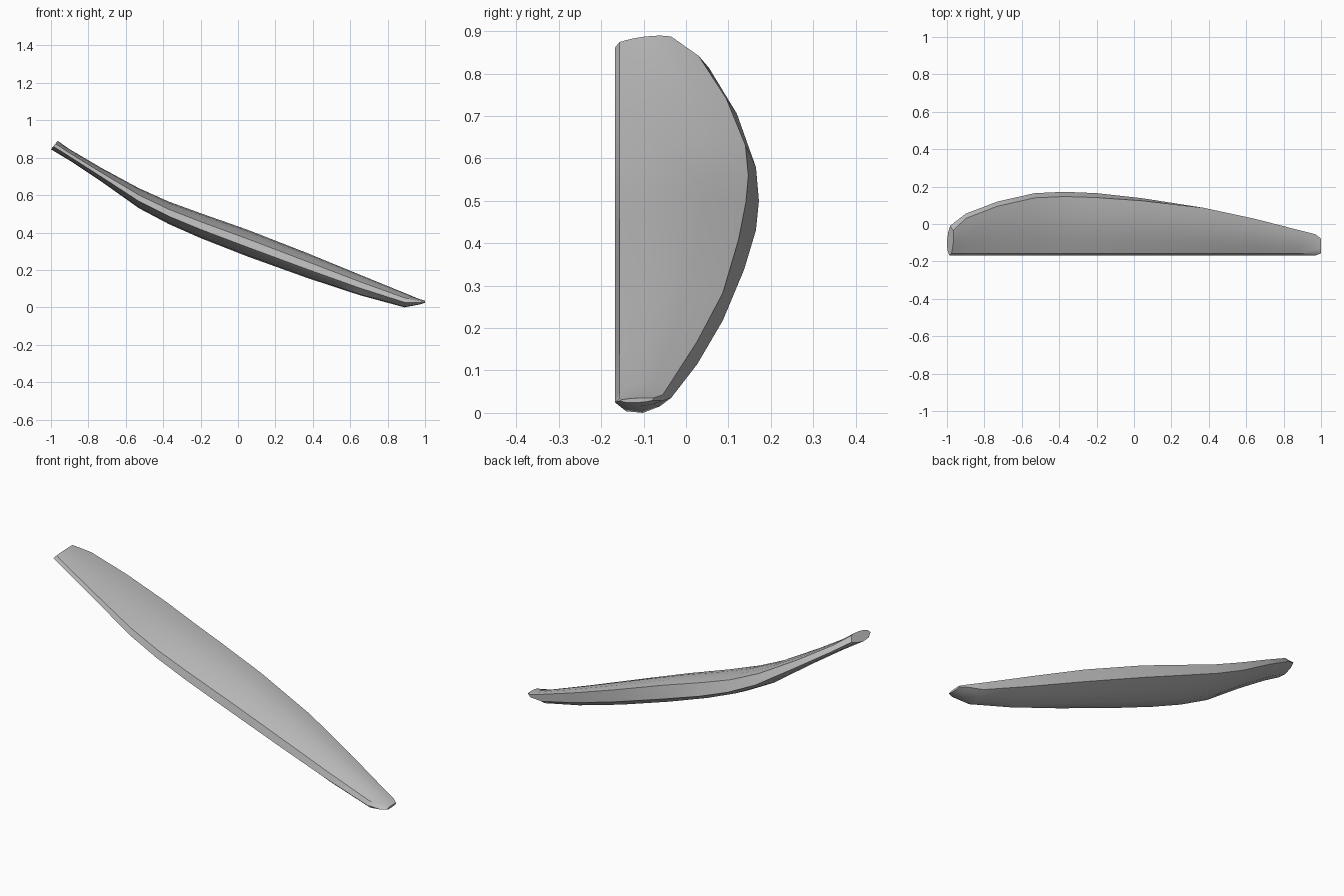
import bpy, bmesh, math

cube = bpy.data.objects.get("Cube")
if cube:
    bpy.data.objects.remove(cube)

FRONT = -0.168

# Stations along the length: x, top z, bottom z, rear edge y
STATIONS = [
    (-0.98, 0.89, 0.845, -0.01),
    (-0.9, 0.845, 0.785, 0.055),
    (-0.73, 0.745, 0.672, 0.12),
    (-0.53, 0.637, 0.53, 0.165),
    (-0.37, 0.565, 0.445, 0.172),
    (-0.2, 0.503, 0.37, 0.165),
    (0.05, 0.415, 0.272, 0.137),
    (0.37, 0.29, 0.157, 0.087),
    (0.65, 0.175, 0.065, 0.027),
    (0.89, 0.077, 0.0, -0.035),
    (0.97, 0.044, 0.015, -0.055),
]

# Cross-section: position across the width, position up the height
CROWN = [(0, 0.66), (0.25, 0.84), (0.5, 0.95), (0.78, 1), (1, 0.95)]
BELLY = [(1, 0.46), (0.8, 0.2), (0.5, 0), (0.2, 0.05), (0, 0.35)]


def section(x, top, bottom, rear):
    """One closed ring of points; the upper edges are drawn in from the lower."""
    inset = 0.025 * min(1, max(0, (0.37 - x) / 0.6))
    ring = []
    for points, front, back in ((CROWN, FRONT + 0.011, rear - inset),
                                (BELLY, FRONT, rear)):
        for across, up in points:
            ring.append((x, front + (back - front) * across,
                         bottom + (top - bottom) * up))
    return ring


def material(name, value):
    mat = bpy.data.materials.new(name)
    mat.use_nodes = True
    colour = (value, value, value, 1)
    mat.diffuse_color = colour
    mat.node_tree.nodes["Principled BSDF"].inputs["Base Color"].default_value = colour
    return mat


# Loft the sections
bm = bmesh.new()
rings = [[bm.verts.new(p) for p in section(*s)] for s in STATIONS]
for a, b in zip(rings, rings[1:]):
    for i in range(len(a)):
        j = (i + 1) % len(a)
        bm.faces.new((a[i], a[j], b[j], b[i]))

# Slant the high end
for v in rings[0]:
    v.co.x = -1 + 0.8 * (v.co.z - STATIONS[0][2])
bm.faces.new(rings[0])

# Taper the low end to a rounded tip
tip = []
for v in rings[-1]:
    y = -0.118 + (v.co.y + 0.112) * 0.7
    tip.append(bm.verts.new((1, y, 0.03 + (v.co.z - 0.03) * 0.4)))
for i in range(len(tip)):
    j = (i + 1) % len(tip)
    bm.faces.new((rings[-1][i], rings[-1][j], tip[j], tip[i]))
bm.faces.new(tip)
bmesh.ops.recalc_face_normals(bm, faces=bm.faces)

mesh = bpy.data.meshes.new("curved_blade")
bm.to_mesh(mesh)
bm.free()
blade = bpy.data.objects.new("curved_blade", mesh)
bpy.context.collection.objects.link(blade)
mesh.materials.append(material("plain grey", 0.5))

# Smooth faces, crisp edges
bpy.context.view_layer.objects.active = blade
blade.select_set(True)
bpy.ops.object.shade_smooth_by_angle(angle=math.radians(32))
